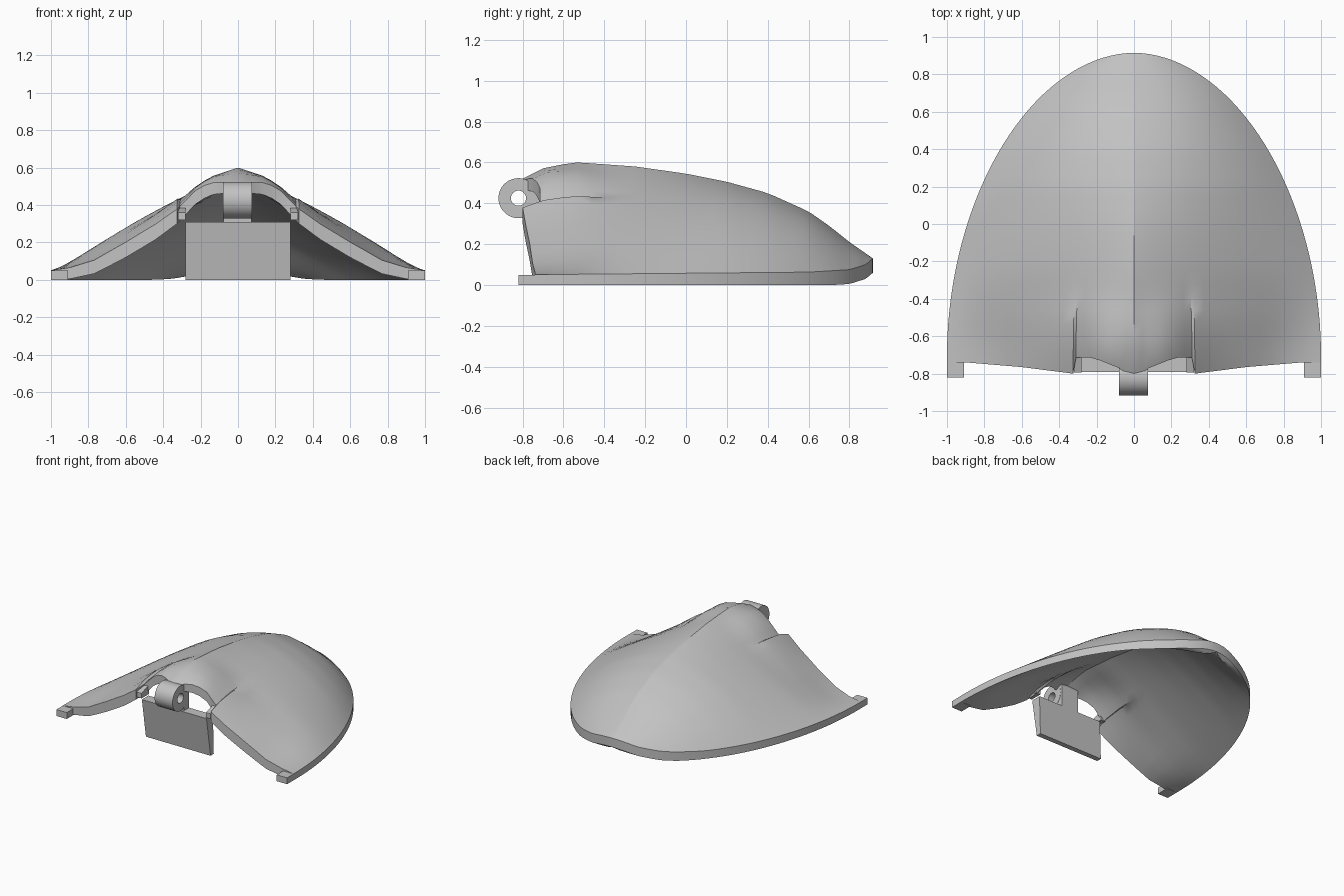
import bpy, bmesh, math

cube = bpy.data.objects.get("Cube")
if cube:
    bpy.data.objects.remove(cube)

grey = bpy.data.materials.new("plain_grey")
grey.use_nodes = True
GREY = (0.54, 0.54, 0.54, 1)
grey.diffuse_color = GREY
grey.node_tree.nodes["Principled BSDF"].inputs["Base Color"].default_value = GREY


def lerp_table(table, v):
    """Piecewise linear lookup, clamped at both ends."""
    if v <= table[0][0]:
        return table[0][1]
    for (a, fa), (b, fb) in zip(table, table[1:]):
        if v <= b:
            return fa + (fb - fa) * (v - a) / (b - a)
    return table[-1][1]


def finish(name, bm, smooth=True):
    bmesh.ops.remove_doubles(bm, verts=bm.verts, dist=0.0005)
    bmesh.ops.recalc_face_normals(bm, faces=bm.faces)
    mesh = bpy.data.meshes.new(name)
    bm.to_mesh(mesh)
    bm.free()
    mesh.materials.append(grey)
    obj = bpy.data.objects.new(name, mesh)
    bpy.context.collection.objects.link(obj)
    if smooth:
        bpy.ops.object.select_all(action='DESELECT')
        obj.select_set(True)
        bpy.context.view_layer.objects.active = obj
        bpy.ops.object.shade_smooth_by_angle(angle=math.radians(30))
    return obj


def prism(name, profile, x0, x1):
    """Extrude a (y, z) outline along x."""
    bm = bmesh.new()
    face = bm.faces.new([bm.verts.new((x0, y, z)) for y, z in profile])
    new = bmesh.ops.extrude_face_region(bm, geom=[face])["geom"]
    moved = [g for g in new if isinstance(g, bmesh.types.BMVert)]
    bmesh.ops.translate(bm, verts=moved, vec=(x1 - x0, 0, 0))
    return finish(name, bm, False)


# Shell shape: ridge height, rim height, crease strength, front section and front edge
BACK, FRONT = 0.915, -0.75
RIDGE = [(-0.8, 0.52), (-0.68, 0.58), (-0.53, 0.6), (-0.25, 0.58), (0, 0.545), (0.2, 0.505),
         (0.4, 0.45), (0.6, 0.36), (0.7, 0.29), (0.8, 0.21), (BACK, 0.13)]
RIM = [(-0.8, 0.05), (0.6, 0.063), (0.8, 0.075), (0.88, 0.1), (BACK, 0.13)]
CREASE = [(-0.4, 0.9), (-0.3, 0.83), (-0.15, 0.65), (0, 0.5), (0.2, 0.35), (0.6, 0.28)]
BELL = [(0, 1), (0.13, 0.95), (0.18, 0.9), (0.23, 0.83), (0.27, 0.75), (0.31, 0.67),
        (0.325, 0.7), (0.44, 0.52), (0.6, 0.31), (0.77, 0.11), (0.9, 0.03), (1, 0)]
EDGE = [(0.07, -0.8), (0.08, -0.77), (0.18, -0.73), (0.23, -0.715), (0.31, -0.715),
        (0.325, -0.8), (0.6, -0.765), (0.9, -0.74), (1, -0.74)]
HALF = [0.04, 0.08, 0.13, 0.18, 0.23, 0.27, 0.31, 0.325, 0.38, 0.44, 0.52, 0.6, 0.68,
        0.77, 0.84, 0.9, 0.96, 1]
COLUMNS = [-t for t in reversed(HALF)] + [0] + HALF
ROWS = 36


def half_width(y):
    u = min(1, max(0, (y + 0.7) / (BACK + 0.7)))
    return (1 - u ** 1.93) ** (1 / 1.93)


def shell_point(y, t):
    """Return x, y, outer height and inner height."""
    a = abs(t)
    y += (lerp_table(EDGE, a) - FRONT) * max(0, 1 - (y - FRONT) / 0.12)
    rim, ridge = lerp_table(RIM, y), lerp_table(RIDGE, y)
    rear = min(1, max(0, y / 0.6))
    crease = lerp_table(CREASE, y)
    k = min(1, max(0, (y - FRONT) / 0.5))
    k = k * k * (3 - 2 * k)
    arched = 1 - crease * a - (1 - crease) * a ** (2 + 0.5 * rear)
    shape = lerp_table(BELL, a) * (1 - k) + arched * k
    outer = rim + (ridge - rim) * shape
    lip = min(rim, 0.07)
    thick = lip + (0.033 + 0.015 * rear) * math.sin(math.pi * a)
    return t * half_width(y), y, outer, max(outer - thick, rim - lip)


# Curved shell with an open underside
bm = bmesh.new()
top, under = [], []
for i in range(ROWS + 1):
    y = FRONT + (BACK - FRONT) * math.sin(math.pi / 2 * i / ROWS)
    pts = [shell_point(y, t) for t in COLUMNS]
    top.append([bm.verts.new((p[0], p[1], p[2])) for p in pts])
    under.append([bm.verts.new((p[0], p[1], p[3])) for p in pts])
last = len(COLUMNS) - 1
for i in range(ROWS):
    for j in range(last):
        for g in (top, under):
            bm.faces.new((g[i][j], g[i][j + 1], g[i + 1][j + 1], g[i + 1][j]))
    for j in (0, last):
        bm.faces.new((top[i][j], top[i + 1][j], under[i + 1][j], under[i][j]))
for j in range(last):
    bm.faces.new((top[0][j], under[0][j], under[0][j + 1], top[0][j + 1]))

# Sharp crease along the ridge
for i in range(ROWS):
    if -0.55 < top[i][last // 2].co.y < 0.8:
        bm.edges.get((top[i][last // 2], top[i + 1][last // 2])).smooth = False
bmesh.ops.dissolve_degenerate(bm, dist=0.0005, edges=bm.edges)
finish("shell", bm)

# Small lugs at both front corners, and the feet of the arch beside the hinge
for side, word in ((1, "left"), (-1, "right")):
    prism(word + "_lug", [(-0.82, 0), (-0.72, 0), (-0.72, 0.05), (-0.82, 0.05)],
          0.91 * side, side)
    prism(word + "_arch_foot", [(-0.795, 0.32), (-0.7, 0.32), (-0.7, 0.39), (-0.795, 0.36)],
          0.28 * side, 0.32 * side)

# Slanted plate below the arch
prism("front_plate", [(-0.79, 0.31), (-0.74, 0), (-0.7, 0), (-0.71, 0.31)], -0.28, 0.28)

# Tab joining the plate to the hinge
prism("hinge_tab", [(-0.77, 0.3), (-0.71, 0.3), (-0.71, 0.48), (-0.73, 0.51), (-0.77, 0.51)],
      -0.078, 0.073)

# Hinge ring with a round hole along x
bm = bmesh.new()
SIDES = 40
loops = []
for radius, x in ((0.098, -0.08), (0.098, 0.075), (0.037, 0.075), (0.037, -0.08)):
    loops.append([bm.verts.new((x, -0.82 + radius * math.cos(a), 0.425 + radius * math.sin(a)))
                  for a in (2 * math.pi * s / SIDES for s in range(SIDES))])
for a, b in zip(loops, loops[1:] + loops[:1]):
    for s in range(SIDES):
        n = (s + 1) % SIDES
        bm.faces.new((a[s], a[n], b[n], b[s]))
finish("hinge_ring", bm)
